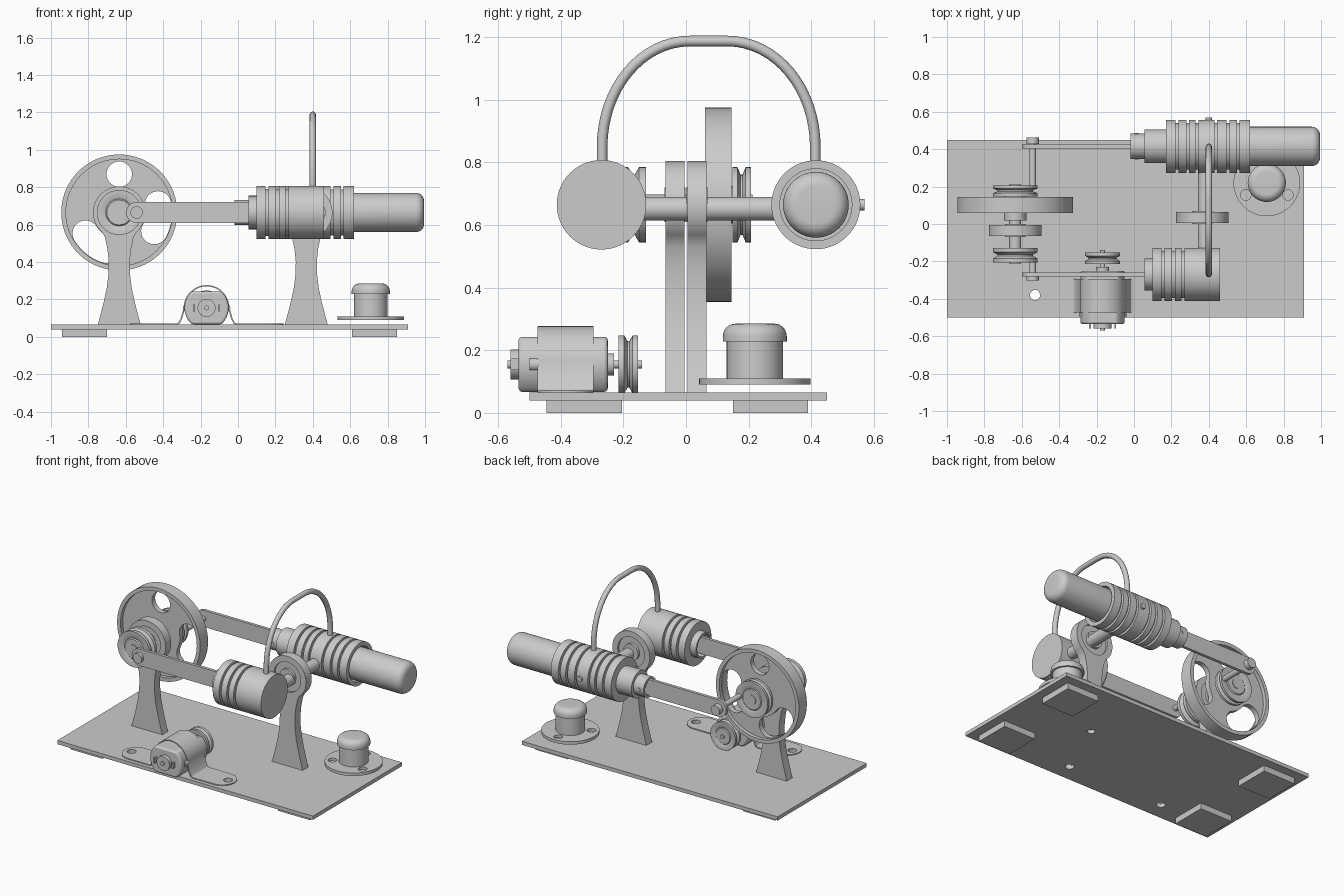
import bpy, bmesh, math
from math import sin, cos, pi, radians

if "Cube" in bpy.data.objects:
    bpy.data.objects.remove(bpy.data.objects["Cube"])

AX, AZ = -0.635, 0.665        # crank axle position (x, z)


def finish(name, bm):
    bmesh.ops.remove_doubles(bm, verts=bm.verts, dist=1e-5)
    bmesh.ops.recalc_face_normals(bm, faces=bm.faces)
    me = bpy.data.meshes.new(name)
    bm.to_mesh(me)
    bm.free()
    ob = bpy.data.objects.new(name, me)
    bpy.context.collection.objects.link(ob)
    return ob


def lathe(name, axis, origin, profile, n=48):
    """Spin (position, radius) points about an axis through origin."""
    bm = bmesh.new()
    ox, oy, oz = origin
    rings = []
    for t, r in profile:
        ring = []
        for i in range(n):
            a, b = r * cos(2 * pi * i / n), r * sin(2 * pi * i / n)
            d = {'x': (t, a, b), 'y': (a, t, b), 'z': (a, b, t)}[axis]
            ring.append(bm.verts.new((ox + d[0], oy + d[1], oz + d[2])))
        rings.append(ring)
    for p, q in zip(rings, rings[1:]):
        for i in range(n):
            j = (i + 1) % n
            bm.faces.new((p[i], p[j], q[j], q[i]))
    return finish(name, bm)


def rod(name, axis, origin, a, b, r, n=32):
    return lathe(name, axis, origin, [(a, 0), (a, r), (b, r), (b, 0)], n)


def plate(name, loops, plane, lo, hi):
    """Flat part from an outline plus hole loops, in the 'xy' or 'xz' plane."""
    cu = bpy.data.curves.new(name, 'CURVE')
    cu.dimensions, cu.fill_mode, cu.extrude = '2D', 'BOTH', (hi - lo) / 2
    for pts in loops:
        s = cu.splines.new('POLY')
        s.points.add(len(pts) - 1)
        for p, (u, v) in zip(s.points, pts):
            p.co = (u, v, 0, 1)
        s.use_cyclic_u = True
    tmp = bpy.data.objects.new("tmp", cu)
    bpy.context.collection.objects.link(tmp)
    dg = bpy.context.evaluated_depsgraph_get()
    me = bpy.data.meshes.new_from_object(tmp.evaluated_get(dg))
    bm = bmesh.new()
    bm.from_mesh(me)
    bpy.data.objects.remove(tmp)
    bpy.data.meshes.remove(me)
    for v in bm.verts:
        x, y, z = v.co
        z += (lo + hi) / 2
        v.co = (x, y, z) if plane == 'xy' else (x, z, y)
    return finish(name, bm)


def arc(cx, cy, r, a0=0, a1=360, n=40):
    full = abs(a1 - a0) == 360
    return [(cx + r * cos(radians(a0 + (a1 - a0) * i / n)),
             cy + r * sin(radians(a0 + (a1 - a0) * i / n))) for i in range(n if full else n + 1)]


def rect(x0, x1, y0, y1):
    return [(x0, y0), (x1, y0), (x1, y1), (x0, y1)]


def barrel(x0, x1, r, grooves, depth=0.018):
    pts = [(x0, r)]
    for g in grooves:
        pts += [(g, r), (g, r - depth), (g + 0.015, r - depth), (g + 0.015, r)]
    return pts + [(x1, r)]


def pulley(name, x, z, y0, y1, r):
    w = y1 - y0
    lathe(name, 'y', (x, y0, z), [(0, 0), (0, r * .55), (w * .08, r * .6), (0, r * .7), (0, r), (w * .28, r),
          (w * .45, r * .8), (w * .55, r * .8), (w * .72, r), (w, r), (w, r * .7), (w * .92, r * .6), (w, r * .55), (w, 0)])


# Base plate, with screw holes, and four feet
plate("base_plate", [rect(-1, 0.91, -0.5, 0.45), arc(-0.53, -0.38, 0.028, n=24), arc(0.19, -0.38, 0.028, n=24),
                     arc(0.365, 0.03, 0.024, n=24)], 'xy', 0.04, 0.065)
for x in (-0.94, 0.61):
    for y in (-0.445, 0.15):
        plate("foot", [rect(x, x + 0.24, y, y + 0.24)], 'xy', 0, 0.04)

# Two waisted supports with bearing rings
half = [(.115, .065), (.1, .12), (.082, .19), (.067, .26), (.058, .33), (.056, .40), (.063, .47), (.076, .53)]
for name, cx, y0, y1 in (("axle_support", AX, -0.065, -0.005), ("cylinder_support", 0.365, 0.005, 0.065)):
    outline = [(cx + w, z) for w, z in half] + arc(cx, AZ, 0.14, -50, 230, 40) + [(cx - w, z) for w, z in half[::-1]]
    plate(name, [outline, arc(cx, AZ, 0.1)], 'xz', y0, y1)
    rod("bearing", 'y', (cx, 0, AZ), y0 + 0.014, y1 - 0.014, 0.1)
    rod("bearing_hub", 'y', (cx, 0, AZ), y0 - 0.004, y1 + 0.004, 0.055)

# Flywheel: rim, web with two kidney slots and a round hole, hub
lathe("flywheel_rim", 'y', (AX, 0, AZ), [(.06, .285), (.06, .31), (.145, .31), (.145, .285), (.06, .285)], 72)


def slot(mid, spread):
    r, c = 0.07, 0.212
    lo, hi = mid - spread, mid + spread
    end = lambda a, s: arc(AX + c * cos(radians(a)), AZ + c * sin(radians(a)), r, s, s + 180, 14)
    return arc(AX, AZ, c + r, lo, hi, 16)[:-1] + end(hi, hi) + arc(AX, AZ, c - r, hi, lo, 16)[1:-1] + end(lo, lo + 180)[:-1]


plate("flywheel_web", [arc(AX, AZ, 0.287, n=72), slot(352, 20), slot(232, 20), arc(AX, AZ + 0.205, 0.068)],
      'xz', 0.085, 0.12)
rod("flywheel_hub", 'y', (AX, 0, AZ), 0.02, 0.15, 0.06)

# Axle, crank pulleys and crank pins
rod("axle", 'y', (AX, 0, AZ), -0.212, 0.212, 0.032)
pulley("front_crank_pulley", AX, AZ, -0.207, -0.128, 0.12)
pulley("back_crank_pulley", AX, AZ, 0.148, 0.207, 0.12)
PX = -0.542
rod("front_crank_pin", 'y', (PX, 0, AZ), -0.29, -0.19, 0.018)
rod("front_pin_head", 'y', (PX, 0, AZ), -0.302, -0.28, 0.033)
rod("back_crank_pin", 'y', (PX, 0, AZ), 0.19, 0.44, 0.018)
rod("back_pin_head", 'y', (PX, 0, AZ), 0.428, 0.463, 0.033)

# Connecting rods
for name, y, end in (("front_rod", -0.27, 0.22), ("back_rod", 0.415, 0.06)):
    plate(name, [arc(PX, AZ, 0.056, 90, 270, 20) + [(end, AZ - 0.056), (end, AZ + 0.056)]], 'xz', y - 0.01, y + 0.01)

# Power cylinder: open finned cup with a piston inside
CY, HY = -0.27, 0.415
lathe("power_cylinder", 'x', (0, CY, AZ), [(.4, 0), (.4, .072), (.055, .072), (.055, .085), (.1, .085)]
      + barrel(.1, .46, .143, (.148, .203, .255)) + [(.46, 0)], 56)
rod("power_piston", 'x', (0, CY, AZ), 0.15, 0.38, 0.072)

# Displacer cylinder: finned jacket, guide neck and rounded hot cap
lathe("guide_neck", 'x', (0, HY, AZ), [(.04, 0), (.04, .05), (-.02, .05), (-.02, .068), (.06, .068)])
lathe("displacer_cylinder", 'x', (0, HY, AZ), [(.055, 0), (.055, .09), (.17, .09)]
      + barrel(.17, .62, .142, (.222, .28, .33, .43, .495, .55, .6)[:6]) + [(.62, .115), (.57, .115), (.57, 0)], 56)
cap = [(0.95 + p, 0.06 + q) for p, q in arc(0, 0, 0.045, 90, 0, 8)]
lathe("hot_cap", 'x', (0, HY, AZ), [(.57, 0), (.57, .105)] + cap + [(.995, 0)], 56)
rod("jacket_screw", 'y', (0.4, 0, AZ), 0.54, 0.57, 0.018, 20)
rod("neck_pin", 'y', (0.015, HY, AZ), -0.071, 0.071, 0.012, 16)

# Cross tube between the cylinders and the arched air pipe
rod("cross_tube", 'y', (0.38, 0, 0.652), -0.2, 0.32, 0.038)
cu = bpy.data.curves.new("air_pipe", 'CURVE')
cu.dimensions, cu.bevel_depth, cu.bevel_resolution, cu.use_fill_caps = '3D', 0.017, 4, True
left = [(-0.268, 0.77), (-0.268, 0.85)]
left += [(0.012 - 0.28 * cos(a * pi / 32), 0.85 + 0.338 * sin(a * pi / 32)) for a in range(1, 17)]
path = left + [(0.145 - y, z) for y, z in left[::-1]]
s = cu.splines.new('POLY')
s.points.add(len(path) - 1)
for p, (y, z) in zip(s.points, path):
    p.co = (0.4, y, z, 1)
s.use_smooth = True
bpy.context.collection.objects.link(bpy.data.objects.new("air_pipe", cu))

# Motor: flat-sided can, end boss, shaft, terminals, pulley
MX, MZ = -0.168, 0.155
can = arc(MX, MZ, 0.118, -48, 48, 12) + arc(MX, MZ, 0.118, 132, 228, 12)
body = plate("motor_can", [can], 'xz', -0.535, -0.25)
bev = body.modifiers.new("round", 'BEVEL')
bev.width, bev.segments, bev.limit_method = 0.018, 3, 'ANGLE'
rod("motor_end_boss", 'y', (MX, 0, MZ), -0.56, -0.53, 0.048)
rod("motor_rear_boss", 'y', (MX, 0, MZ), -0.255, -0.23, 0.035)
rod("motor_shaft", 'y', (MX, 0, MZ), -0.57, -0.14, 0.013, 20)
pulley("motor_pulley", MX, MZ, -0.215, -0.153, 0.093)
for sx in (-1, 1):
    x = MX + sx * 0.068
    plate("motor_terminal", [rect(x - 0.005, x + 0.005, MZ - 0.018, MZ + 0.018)], 'xz', -0.56, -0.53)
    rod("motor_vent", 'y', (MX + sx * 0.105, 0, MZ), -0.5, -0.47, 0.022, 20)

# Motor strap: bent band plus drilled feet
side = [(.17, .066), (.152, .075), (.14, .095), (.131, .125)]
inner = [(.16, .065), (.145, .07), (.132, .094), (.123, .125)]
band = ([(MX + x, z) for x, z in side] + arc(MX, MZ, 0.122, 0, 180, 32) + [(MX - x, z) for x, z in side[::-1]]
        + [(MX - x, z) for x, z in inner] + arc(MX, MZ, 0.115, 180, 0, 32) + [(MX + x, z) for x, z in inner[::-1]])
plate("motor_strap", [band], 'xz', -0.474, -0.295)
for sx in (-1, 1):
    a = -90 if sx > 0 else 270
    tab = arc(MX + sx * 0.32, -0.385, 0.09, a, a + sx * 180, 20)
    tab += [(MX + sx * 0.155, -0.295), (MX + sx * 0.155, -0.475)]
    plate("strap_foot", [tab, arc(MX + sx * 0.36, -0.38, 0.028, n=24)], 'xy', 0.064, 0.071)

# Burner: drilled flange, body and domed cap
BX, BY = 0.71, 0.22
holes = [arc(BX + 0.13 * cos(radians(a)), BY + 0.13 * sin(radians(a)), 0.028, n=20) for a in (90, 210, 330)]
plate("burner_flange", [arc(BX, BY, 0.178, n=56)] + holes, 'xy', 0.09, 0.11)
rod("burner_body", 'z', (BX, BY, 0), 0.1, 0.235, 0.09, 48)
dome = [(0.245 + q, 0.062 + p) for p, q in arc(0, 0, 0.04, 0, 90, 8)]
lathe("burner_cap", 'z', (BX, BY, 0), [(.228, 0), (.228, .102)] + dome + [(.285, 0)])

# Smooth round surfaces, keep edges crisp
for ob in bpy.context.scene.objects:
    if ob.type == 'MESH':
        ob.select_set(True)
        bpy.context.view_layer.objects.active = ob
bpy.ops.object.shade_smooth_by_angle(angle=radians(32))
